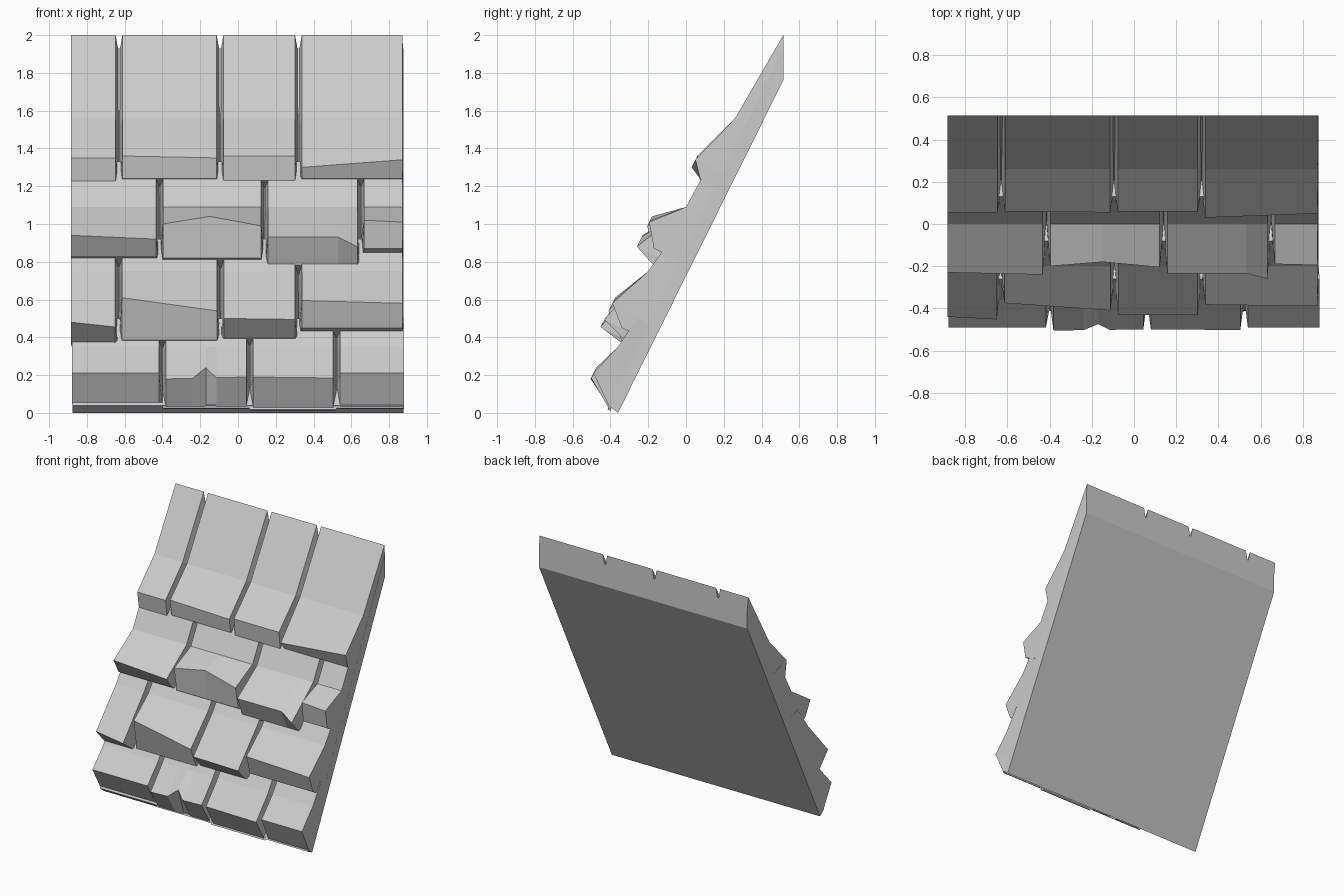
import bpy
from mathutils import Vector

cube = bpy.data.objects.get("Cube")
if cube:
    bpy.data.objects.remove(cube, do_unlink=True)

stone = bpy.data.materials.new("pale grey stone")
stone.use_nodes = True
grey = (0.6, 0.6, 0.6, 1)
stone.diffuse_color = grey
stone.node_tree.nodes["Principled BSDF"].inputs["Base Color"].default_value = grey

HALF = 0.875                       # half width of the roof panel
GROOVE = 0.018                     # half width of the gap between shingles
BED_TOP = Vector((0.515, 1.9))     # (y, z) where the buried bed plane starts
BED_LENGTH = 2.1
SLOPE = Vector((0.443, 0.896)).normalized()


def add_mesh(name, verts, faces):
    mesh = bpy.data.meshes.new(name)
    mesh.from_pydata(verts, [], faces)
    mesh.materials.append(stone)
    obj = bpy.data.objects.new(name, mesh)
    bpy.context.collection.objects.link(obj)


def bed_point(y, z):
    """Nearest point on the sloped bed, kept inside the panel."""
    along = (Vector((y, z)) - BED_TOP).dot(SLOPE)
    return BED_TOP + SLOPE * max(-BED_LENGTH, min(0, along))


def shingle(name, sections):
    """Skin a row of (x, base x, profile) sections, left to right."""
    front, back = [], []
    for x, base_x, profile in sections:
        for y, z in profile:
            front.append((x, y, z))
            back.append((base_x, *bed_point(y, z)))
    size = len(sections[0][2])
    n = len(front)
    faces = []
    for a in range(0, n - size, size):
        b = a + size
        for r in range(size - 1):
            faces.append((a + r, a + r + 1, b + r + 1, b + r))
            faces.append((n + a + r, n + b + r, n + b + r + 1, n + a + r + 1))
        faces.append((a, b, n + b, n + a))
        foot, next_foot = b - 1, b + size - 1
        faces.append((foot, n + foot, n + next_foot, next_foot))
    # Sloping side walls of the grooves
    end = n - size
    for r in range(size - 1):
        faces.append((r, n + r, n + r + 1, r + 1))
        faces.append((end + r, end + r + 1, n + end + r + 1, n + end + r))
    add_mesh(name, front + back, faces)


def course(name, top, knee, lip, foot_y, seams, lips, feet, chips={}):
    """One row: lips holds (left, right) heights and feet the lower edges.

    The lip moves back as it rises; chips adds (x, rise) points to a lip."""
    for i, ((left_z, right_z), foot_z) in enumerate(zip(lips, feet)):
        left = seams[i] + (GROOVE if i else 0)
        right = seams[i + 1] - (GROOVE if i + 1 < len(lips) else 0)
        points = [(left, 0), *chips.get(i, []), (right, 0)]
        sections = []
        for x, rise in points:
            f = (x - left) / (right - left)
            lip_z = left_z + (right_z - left_z) * f + rise
            lip_y = lip[0] + (lip_z - lip[1]) / 2
            spread = GROOVE * ((x == right) - (x == left))
            base_x = max(-HALF, min(HALF, x + spread))
            sections.append(
                (x, base_x, (top, knee, (lip_y, lip_z), (foot_y, foot_z))))
        shingle(f"{name}_shingle_{i + 1}", sections)


# Sloped backing slab
section = [(-0.36, 0), (0.515, 1.76), (0.515, 1.93), (-0.41, 0.04)]
add_mesh("backing_slab",
         [(x, y, z) for x in (-HALF, HALF) for y, z in section],
         [(0, 1, 2, 3), (7, 6, 5, 4)] +
         [(i, i + 4, (i + 1) % 4 + 4, (i + 1) % 4) for i in range(4)])

# Long shingles along the top edge
course("top", top=(0.515, 2), knee=(0.26, 1.56), lip=(0.055, 1.35), foot_y=0.075,
       seams=[-0.885, -0.63, -0.095, 0.32, 0.87],
       lips=[(1.35, 1.35), (1.36, 1.35), (1.36, 1.36), (1.3, 1.34)],
       feet=[1.22, 1.24, 1.23, 1.24])

# Upper course, with worn lips on the two middle shingles
course("upper", top=(0.13, 1.33), knee=(0, 1.09), lip=(-0.23, 0.94), foot_y=-0.17,
       seams=[-0.885, -0.415, 0.14, 0.65, 0.87],
       lips=[(0.94, 0.92), (1, 0.99), (0.93, 0.88), (1.02, 1.01)],
       feet=[0.83, 0.82, 0.78, 0.87],
       chips={1: [(-0.15, 0.045)], 2: [(0.53, 0.04)]})

# Middle course
course("middle", top=(-0.08, 0.92), knee=(-0.2, 0.75), lip=(-0.43, 0.5), foot_y=-0.34,
       seams=[-0.885, -0.632, -0.093, 0.32, 0.87],
       lips=[(0.48, 0.455), (0.61, 0.54), (0.5, 0.495), (0.595, 0.58)],
       feet=[0.37, 0.385, 0.4, 0.45])

# Bottom course, with a notch broken out of the second shingle
course("bottom", top=(-0.26, 0.5), knee=(-0.36, 0.35), lip=(-0.495, 0.2), foot_y=-0.4,
       seams=[-0.88, -0.4, 0.062, 0.522, 0.88],
       lips=[(0.21, 0.21), (0.18, 0.19), (0.19, 0.185), (0.21, 0.21)],
       feet=[0.05, 0.02, 0.01, 0.02],
       chips={1: [(-0.24, 0), (-0.17, 0.055), (-0.115, 0)]})
